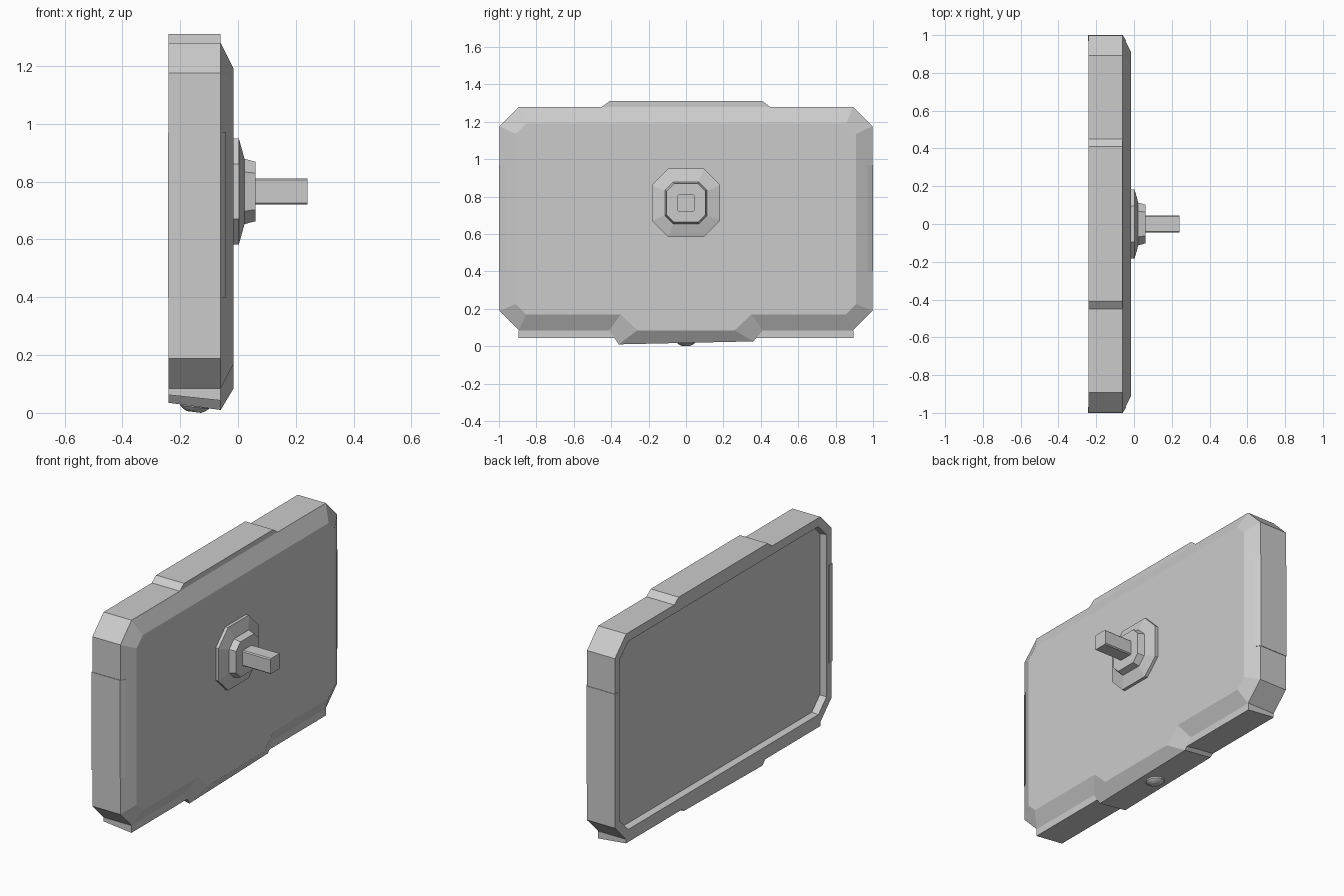
import bpy, bmesh, math

if "Cube" in bpy.data.objects:
    bpy.data.objects.remove(bpy.data.objects["Cube"])


def loft(name, rings):
    """Closed solid through rings of equal point count."""
    bm = bmesh.new()
    loops = [[bm.verts.new(p) for p in ring] for ring in rings]
    n = len(loops[0])
    for a, b in zip(loops, loops[1:]):
        for i in range(n):
            j = (i + 1) % n
            bm.faces.new((a[i], a[j], b[j], b[i]))
    bm.faces.new(loops[0])
    bm.faces.new(loops[-1])
    bmesh.ops.recalc_face_normals(bm, faces=bm.faces[:])
    mesh = bpy.data.meshes.new(name)
    bm.to_mesh(mesh)
    bm.free()
    obj = bpy.data.objects.new(name, mesh)
    bpy.context.collection.objects.link(obj)
    return obj


def octagon(x, hy, z0, z1, c):
    """Rectangle with cut corners in the plane at x."""
    return [(x, hy, z0 + c), (x, hy, z1 - c), (x, hy - c, z1), (x, c - hy, z1),
            (x, -hy, z1 - c), (x, -hy, z0 + c), (x, c - hy, z0), (x, hy - c, z0)]


def trapezoid(x, wide, z_wide, narrow, z_left, z_right=None):
    """Four-sided section in the plane at x."""
    z_right = z_left if z_right is None else z_right
    return [(x, -wide, z_wide), (x, wide, z_wide),
            (x, narrow, z_right), (x, -narrow, z_left)]


# Housing with recessed display and chamfered back
loft("screen_housing", [
    octagon(-0.20, 0.945, 0.14, 1.225, 0.073),
    octagon(-0.24, 0.95, 0.135, 1.23, 0.075),
    octagon(-0.24, 0.997, 0.085, 1.28, 0.104),
    octagon(-0.06, 0.997, 0.085, 1.28, 0.104),
    octagon(-0.015, 0.91, 0.17, 1.19, 0.055)])

# Raised top ridge
loft("top_ridge", [trapezoid(x, 0.45, 1.28, 0.41, 1.31) for x in (-0.24, -0.06)])

# Sloping bottom strip and central tab
loft("bottom_strip", [trapezoid(-0.24, 0.895, 0.085, 0.895, 0.062),
                      trapezoid(-0.06, 0.895, 0.085, 0.895, 0.043)])
loft("bottom_tab", [trapezoid(-0.24, 0.41, 0.085, 0.36, 0.035, 0.047),
                    trapezoid(-0.06, 0.41, 0.085, 0.36, 0.01, 0.026),
                    trapezoid(-0.015, 0.35, 0.17, 0.26, 0.085)])

# Thin side clips wrapping the edges
for side, s in (("left", -1), ("right", 1)):
    section = [(-0.243, 0.97), (-0.243, 1.0), (-0.06, 1.0), (-0.041, 0.97)]
    loft(side + "_clip", [[(x, s * y, z) for x, y in section] for z in (0.4, 0.97)])

# Round button under the tab
button = loft("power_button", [
    [(r * math.cos(t * math.pi / 8), r * math.sin(t * math.pi / 8), z) for t in range(16)]
    for r, z in ((0.05, 0.02), (0.05, -0.002), (0.04, -0.011), (0.025, -0.019))])
button.location = (-0.15, 0, 0.022)
button.rotation_euler.y = math.radians(7)

# Wall mount: plate, collar and square shaft
mz = 0.766


def mount_ring(x, h, c):
    return octagon(x, h, mz - h, mz + h, c)


loft("mount_plate", [mount_ring(-0.02, 0.183, 0.088), mount_ring(0.003, 0.183, 0.088),
                     mount_ring(0.022, 0.115, 0.048)])
loft("mount_collar", [mount_ring(0.015, 0.113, 0.045), mount_ring(0.022, 0.113, 0.045),
                      mount_ring(0.06, 0.103, 0.04)])
loft("mount_shaft", [mount_ring(0.05, 0.045, 0.006), mount_ring(0.24, 0.045, 0.006)])
